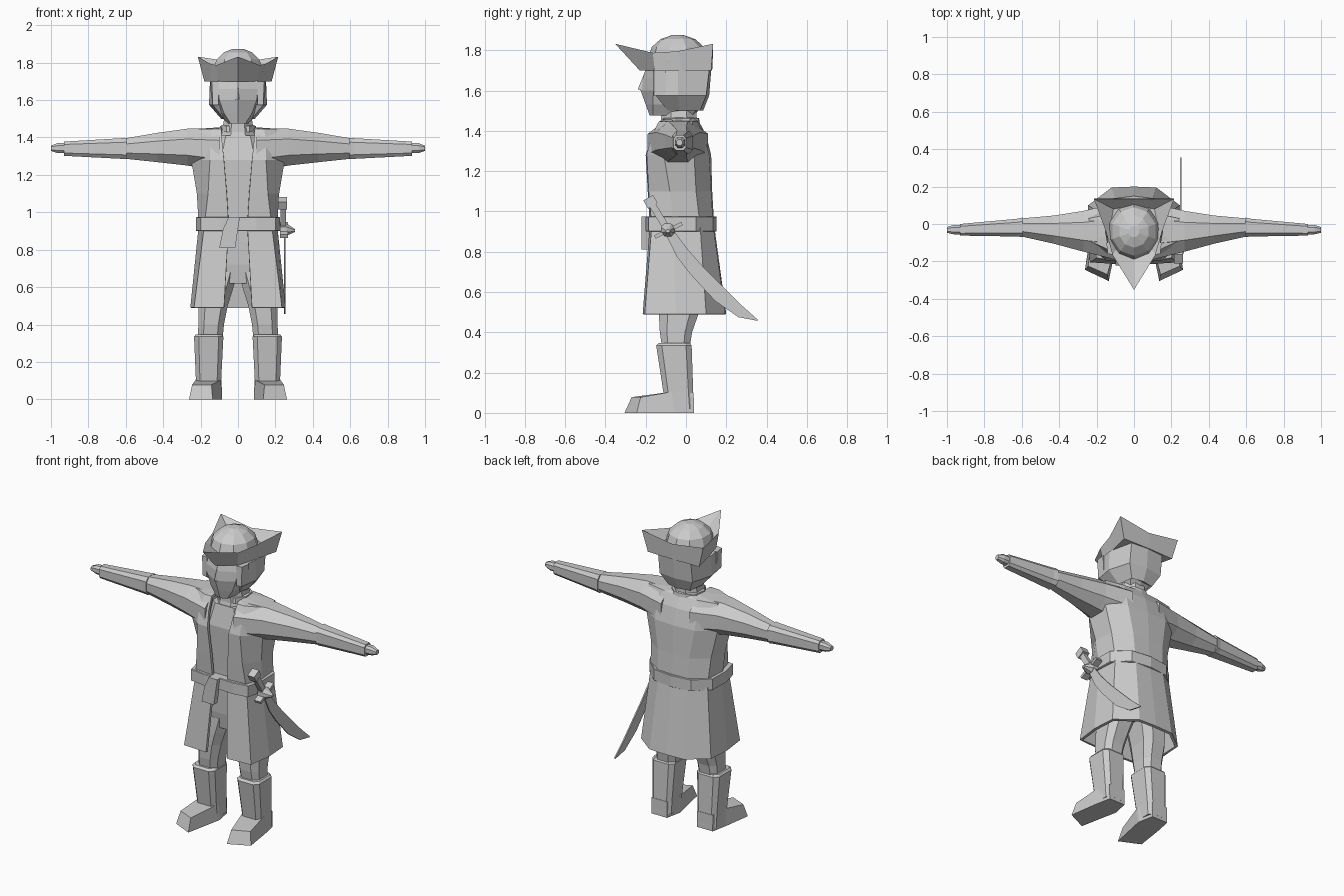
import bpy, bmesh, math
from mathutils import Vector

grey = bpy.data.materials.new("plain_grey")
grey.diffuse_color = (0.6, 0.6, 0.6, 1)


def make(name, verts, faces, fix=True):
    bm = bmesh.new()
    vs = [bm.verts.new(v) for v in verts]
    for f in faces:
        bm.faces.new([vs[i] for i in f])
    if fix:
        bmesh.ops.recalc_face_normals(bm, faces=bm.faces)
    me = bpy.data.meshes.new(name)
    bm.to_mesh(me)
    bm.free()
    me.materials.append(grey)
    ob = bpy.data.objects.new(name, me)
    bpy.context.collection.objects.link(ob)
    return ob


def loft(name, rings, closed=True, caps=True):
    n = len(rings[0])
    verts = [p for r in rings for p in r]
    faces = []
    for i in range(len(rings) - 1):
        for j in range(n if closed else n - 1):
            k = (j + 1) % n
            faces.append((i * n + j, i * n + k, (i + 1) * n + k, (i + 1) * n + j))
    if caps and closed:
        faces += [tuple(range(n))[::-1], tuple(range(len(verts) - n, len(verts)))]
    return make(name, verts, faces, closed)


def oct_ring(a0, a1, b0, b1, c=0.28):
    da, db = (a1 - a0) * c, (b1 - b0) * c
    return [(a0 + da, b0), (a1 - da, b0), (a1, b0 + db), (a1, b1 - db),
            (a1 - da, b1), (a0 + da, b1), (a0, b1 - db), (a0, b0 + db)]


def stack(name, levels, c=0.28):
    """Levels are (z, x0, x1, y0, y1)."""
    return loft(name, [[(x, y, z) for x, y in oct_ring(x0, x1, y0, y1, c)]
                       for z, x0, x1, y0, y1 in levels])


def limb(name, levels, c=0.28):
    """Levels are (x, y0, y1, z0, z1)."""
    return loft(name, [[(x, y, z) for y, z in oct_ring(y0, y1, z0, z1, c)]
                       for x, y0, y1, z0, z1 in levels])


def mirror(ob):
    ob.modifiers.new("mirror", 'MIRROR')
    return ob


def both(half):
    """Half outline from the front round +x to the back, mirrored onto -x."""
    return half + [(-x, y, z) for x, y, z in reversed(half) if abs(x) > 1e-6]


# Open-fronted coat
coat_rows = [
    (0.49, [(.075, -.215), (.235, -.205), (.255, -.05), (.245, .10), (.12, .195), (0, .20)]),
    (0.93, [(.05, -.18), (.18, -.17), (.21, -.06), (.20, .07), (.10, .135), (0, .14)]),
    (1.10, [(.06, -.19), (.16, -.185), (.22, -.08), (.21, .05), (.11, .125), (0, .13)]),
    (1.28, [(.075, -.20), (.15, -.195), (.25, -.11), (.25, .04), (.14, .115), (0, .125)]),
    (1.38, [(.085, -.17), (.15, -.17), (.25, -.11), (.25, .04), (.14, .09), (0, .10)]),
    (1.445, [(.09, -.135), (.14, -.135), (.24, -.09), (.24, .03), (.12, .055), (0, .065)]),
    (1.455, [(.085, -.12), (.085, -.10), (.085, -.05), (.08, 0), (.05, .045), (0, .05)]),
]
coat = loft("coat", [both([(x, y, z) for x, y in row]) for z, row in coat_rows], False)
sol = coat.modifiers.new("cloth", 'SOLIDIFY')
sol.thickness = 0.018
sol.offset = -1

# Shirt and hips
stack("shirt", [(.84, -.15, .15, -.145, .10), (1.0, -.14, .14, -.15, .09),
                (1.28, -.15, .15, -.165, .08), (1.41, -.11, .11, -.135, .05)], .2)
stack("hips", [(.62, -.12, .12, -.12, .09), (.72, -.18, .18, -.135, .11),
               (.92, -.18, .18, -.145, .11)], .2)

# Belt with hanging sash end
belt_half = [(0, -.195), (.10, -.20), (.20, -.185), (.225, -.08), (.222, .05),
             (.13, .135), (0, .152)]
loft("belt", [both([(x * s, y * s, z) for x, y in belt_half])
              for z, s in ((.9, .98), (.902, 1), (.972, 1), (.975, .98))])
loft("sash_end", [[(a, -.222, z), (b, -.222, z), (b, -.185, z), (a, -.185, z)]
                  for a, b, z in ((-.10, -.015, .81), (-.08, 0, .91), (-.05, .01, .975))])

# Sleeves and hands
mirror(limb("sleeve", [(.10, -.19, .11, 1.22, 1.449), (.27, -.148, .07, 1.25, 1.447),
                       (.43, -.105, .045, 1.268, 1.425), (.60, -.067, .03, 1.286, 1.396)]))
mirror(limb("cuff", [(.595, -.07, .035, 1.284, 1.398), (.625, -.067, .028, 1.286, 1.396),
                     (.93, -.062, 0, 1.302, 1.378)], .2))
mirror(limb("hand", [(.90, -.055, -.005, 1.315, 1.37), (.965, -.055, -.005, 1.317, 1.37),
                     (1.0, -.047, -.017, 1.328, 1.356)], .25))

# Trouser legs
mirror(stack("trouser_leg", [(.30, .085, .215, -.115, .015), (.40, .075, .212, -.13, .03),
                             (.50, .055, .21, -.135, .065), (.58, .03, .20, -.135, .085),
                             (.68, .0, .185, -.13, .10)], .22))

# Boot shafts and feet
mirror(stack("boot_shaft", [(.02, .09, .225, -.10, .04), (.10, .09, .225, -.112, .036),
                            (.335, .078, .235, -.148, .028), (.347, .09, .225, -.135, .018)], .16))
sole = [(.135, -.305), (.262, -.245), (.235, -.06), (.215, .04), (.105, .04), (.085, -.06)]
upper = [(.142, -.27, .078), (.245, -.225, .078), (.226, -.07, .105),
         (.215, .038, .10), (.105, .038, .10), (.088, -.07, .105)]
mirror(loft("foot", [[(x, y, 0) for x, y in sole], upper]))

# Neck and collar
stack("neck", [(1.36, -.10, .10, -.145, .05), (1.43, -.085, .085, -.125, .055),
               (1.53, -.07, .07, -.12, .05)])
loft("collar", [both([(x * s, y * s - .03, z) for x, y in
                      ((0, -.09), (.06, -.08), (.095, -.02), (.085, .05), (.04, .09), (0, .095))])
                for z, s in ((1.43, 1.05), (1.462, 1), (1.466, .85))])

# Head with a pointed face
head_rows = [
    (1.475, [(0, -.18), (.04, -.165), (.06, -.07), (.05, .03), (0, .04)]),
    (1.53, [(0, -.20), (.075, -.165), (.10, -.06), (.085, .07), (0, .085)]),
    (1.60, [(0, -.225), (.10, -.165), (.125, -.05), (.10, .09), (0, .10)]),
    (1.66, [(0, -.215), (.105, -.165), (.13, -.05), (.10, .09), (0, .105)]),
    (1.75, [(0, -.185), (.105, -.15), (.13, -.05), (.10, .09), (0, .105)]),
]
loft("head", [both([(x, y, z) for x, y in row]) for z, row in head_rows])

# Hair round the sides and back
hair_rows = [
    (1.50, [(.075, -.09), (.09, -.03), (.075, .07), (0, .085)]),
    (1.575, [(.135, -.15), (.155, -.04), (.115, .10), (0, .115)]),
    (1.70, [(.13, -.15), (.15, -.04), (.115, .115), (0, .125)]),
]
hair = loft("hair", [both([(x, y, z) for x, y in row]) for z, row in hair_rows], False)
hair.modifiers.new("thick", 'SOLIDIFY').thickness = 0.03
mirror(loft("side_lock", [[(a, -.165, z), (b, -.16, z), (b + .008, -.10, z), (a, -.10, z)]
                          for a, b, z in ((.105, .135, 1.575), (.10, .14, 1.70))]))

# Brow ridge and nose
make("nose", [(0, -.205, 1.69), (-.02, -.205, 1.60), (.02, -.205, 1.60), (0, -.24, 1.605)],
     [(0, 1, 3), (0, 3, 2), (1, 2, 3), (0, 2, 1)])

# Domed crown
rings = []
for deg in (-15, 0, 30, 55, 78):
    r, z = math.cos(math.radians(deg)), math.sin(math.radians(deg))
    rings.append([(.14 * r * math.cos(t * math.tau / 10 + math.pi / 10),
                   -.04 + .15 * r * math.sin(t * math.tau / 10 + math.pi / 10),
                   1.755 + .122 * z) for t in range(10)])
loft("hat_crown", rings)

# Three-cornered brim: base, turned-up edge, inner valley
base = [(0, -.23, 1.70), (.105, -.155, 1.70), (.145, -.02, 1.70), (.18, .125, 1.70), (0, .13, 1.70)]
edge = [(0, -.352, 1.832), (.115, -.165, 1.787), (.15, -.04, 1.795), (.215, .135, 1.832), (0, .135, 1.80)]
inner = [(0, -.18, 1.755), (.09, -.13, 1.765), (.13, -.03, 1.765), (.11, .08, 1.755), (0, .10, 1.765)]
loft("hat_brim", [both(base), both(edge), both(inner)])


# Sword hanging at the hip
def bar(name, a, b, w, x0, x1):
    a, b = Vector((0, *a)), Vector((0, *b))
    d = (b - a).normalized()
    n = Vector((0, -d.z, d.y)) * w / 2
    return loft(name, [[(x, p.y + s * n.y, p.z + s * n.z)
                        for x, s in ((x0, -1), (x1, -1), (x1, 1), (x0, 1))] for p in (a, b)])


bar("sword_grip", (-.175, 1.045), (-.085, .90), .034, .228, .256)
bar("sword_pommel", (-.188, 1.068), (-.165, 1.028), .055, .215, .262)
bar("sword_guard", (-.155, .872), (-.02, .94), .018, .225, .268)
limb("hand_guard", [(.225, -.125, -.055, .875, .94), (.26, -.125, -.055, .875, .94),
                    (.305, -.10, -.08, .895, .91)])
low = [(-.10, .885), (-.045, .775), (.02, .69), (.145, .555), (.26, .475), (.355, .457)]
top = [(-.065, .91), (.01, .81), (.09, .72), (.20, .61), (.275, .535), (.356, .463)]
loft("sword_blade", [[(.246, *a), (.254, *a), (.254, *b), (.246, *b)] for a, b in zip(low, top)])
